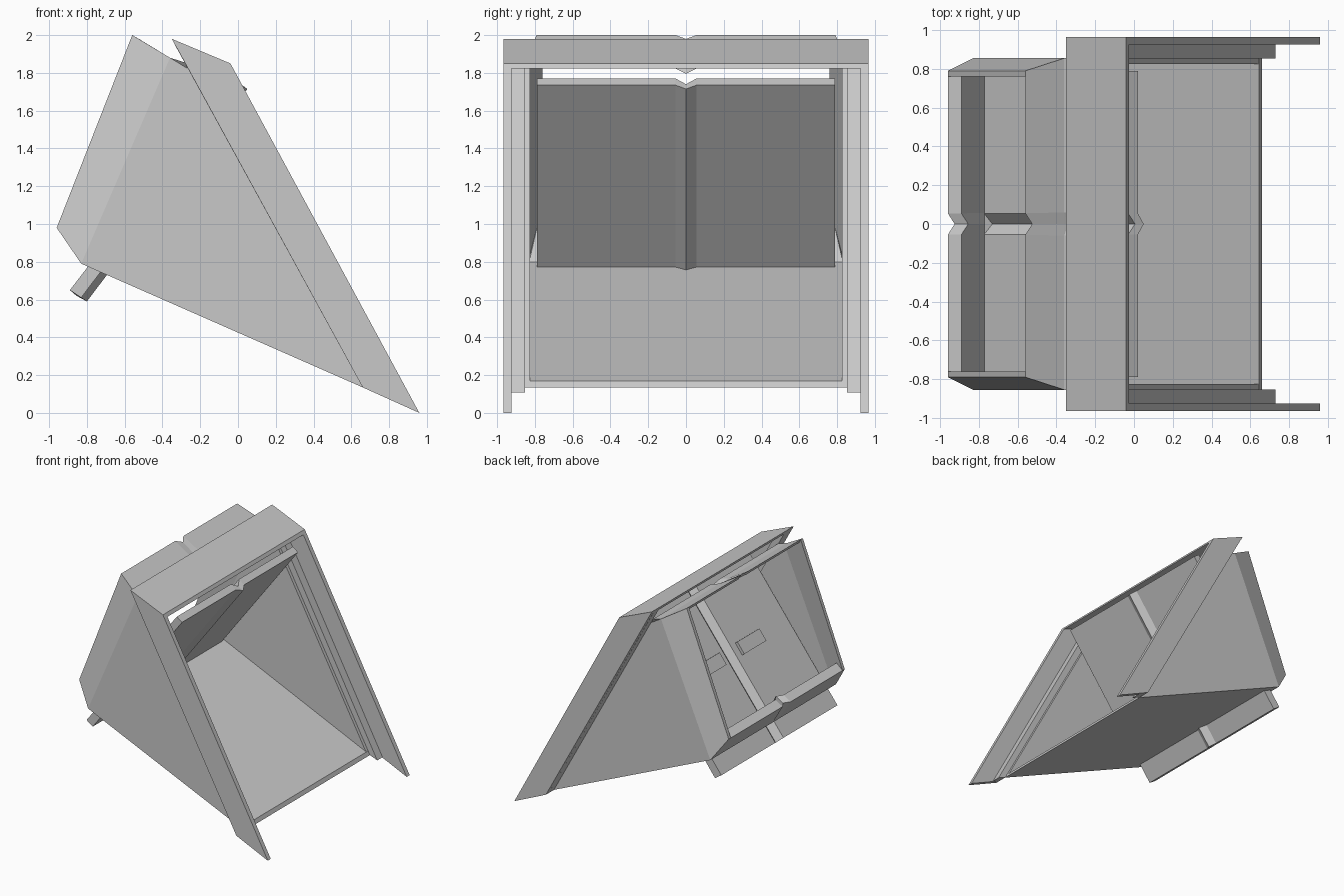
import bpy, bmesh
from mathutils import Vector, Matrix

cube = bpy.data.objects.get("Cube")
if cube:
    bpy.data.objects.remove(cube, do_unlink=True)

GREY = (0.58, 0.58, 0.58, 1)
mat = bpy.data.materials.new("plain_grey")
mat.use_nodes = True
mat.diffuse_color = GREY
mat.node_tree.nodes["Principled BSDF"].inputs["Base Color"].default_value = GREY


def loft(name, rings):
    """Closed solid through matching rings of 3D points, capped at both ends."""
    bm = bmesh.new()
    loops = [[bm.verts.new(p) for p in ring] for ring in rings]
    n = len(loops[0])
    for a, b in zip(loops, loops[1:]):
        for i in range(n):
            j = (i + 1) % n
            bm.faces.new((a[i], a[j], b[j], b[i]))
    bm.faces.new(loops[0])
    bm.faces.new(loops[-1])
    bmesh.ops.recalc_face_normals(bm, faces=bm.faces)
    mesh = bpy.data.meshes.new(name)
    bm.to_mesh(mesh)
    bm.free()
    mesh.materials.append(mat)
    obj = bpy.data.objects.new(name, mesh)
    bpy.context.collection.objects.link(obj)
    return obj


def prism(name, profile, y0, y1):
    """Side profile (x, z) extruded from y0 to y1."""
    return loft(name, [[(x, y, z) for x, z in profile] for y in (y0, y1)])


def creased(name, section):
    """Sheet with a V groove on the centre line.
    Section points: x, z, half width, groove shift x, groove shift z."""
    rings = []
    for side, groove in ((-1, 0), (-0.07, 0), (0, 1), (0.07, 0), (1, 0)):
        rings.append([(x + groove * dx, side * w, z + groove * dz)
                      for x, z, w, dx, dz in section])
    return loft(name, rings)


# Bin floor, rear lip and roof strip
prism("bin_floor", [(-0.83, 0.79), (0.66, 0.135), (0.645, 0.168), (-0.815, 0.82)], -0.85, 0.85)
creased("rear_lip", [(-0.83, 0.79, 0.855, 0, 0), (-0.96, 0.98, 0.79, 0.035, 0),
                     (-0.89, 1.02, 0.78, 0.035, 0), (-0.77, 0.80, 0.83, 0, 0)])
creased("roof_strip", [(-0.56, 2.0, 0.79, 0.035, -0.02), (-0.36, 1.88, 0.855, 0.02, -0.03),
                       (-0.28, 1.855, 0.855, 0.02, -0.03), (-0.27, 1.825, 0.855, 0.02, -0.03),
                       (-0.36, 1.85, 0.83, 0.02, -0.03), (-0.54, 1.965, 0.77, 0.035, -0.02)])

# Diagonal inner panel, poking out below the bin
creased("inner_panel", [(-0.89, 0.65, 0.79, 0.035, -0.03), (-0.03, 1.77, 0.79, 0.035, -0.03),
                        (0.02, 1.735, 0.79, 0.03, -0.02), (-0.83, 0.61, 0.79, 0.03, -0.02)])

# Top bar of the frame
prism("frame_top", [(-0.35, 1.98), (-0.04, 1.85), (-0.025, 1.822), (-0.335, 1.95)], -0.965, 0.965)

# Paired parts on both sides
cheek = [(-0.83, 0.855, 0.79), (-0.36, 0.855, 1.88), (-0.56, 0.79, 2.0), (-0.96, 0.79, 0.98)]
along = Vector((0.86, 0, 1.12)).normalized()
normal = Vector((-along.z, 0, along.x))
for side, label in ((-1, "front"), (1, "back")):
    prism(label + "_bin_wall", [(0.66, 0.135), (-0.28, 1.855), (-0.36, 1.88), (-0.83, 0.79)],
          side * 0.825, side * 0.855)
    loft(label + "_rear_cheek", [[(x, side * (y - t), z) for x, y, z in cheek] for t in (0, 0.03)])
    prism(label + "_frame_leg", [(-0.35, 1.98), (-0.04, 1.85), (0.96, 0.0), (0.66, 0.135)],
          side * 0.925, side * 0.965)
    prism(label + "_frame_inner_rail", [(-0.335, 1.95), (-0.25, 1.915), (0.73, 0.108), (0.66, 0.135)],
          side * 0.853, side * 0.926)
    # Small raised grip on the inner panel
    centre = Vector((-0.419, side * 0.27, 1.264))
    rings = []
    for lift in (-0.01, 0.025):
        rings.append([centre + normal * lift + along * a + Vector((0, b, 0))
                      for a, b in ((-0.055, -0.15), (0.055, -0.15), (0.055, 0.15), (-0.055, 0.15))])
    loft(label + "_panel_grip", rings)
